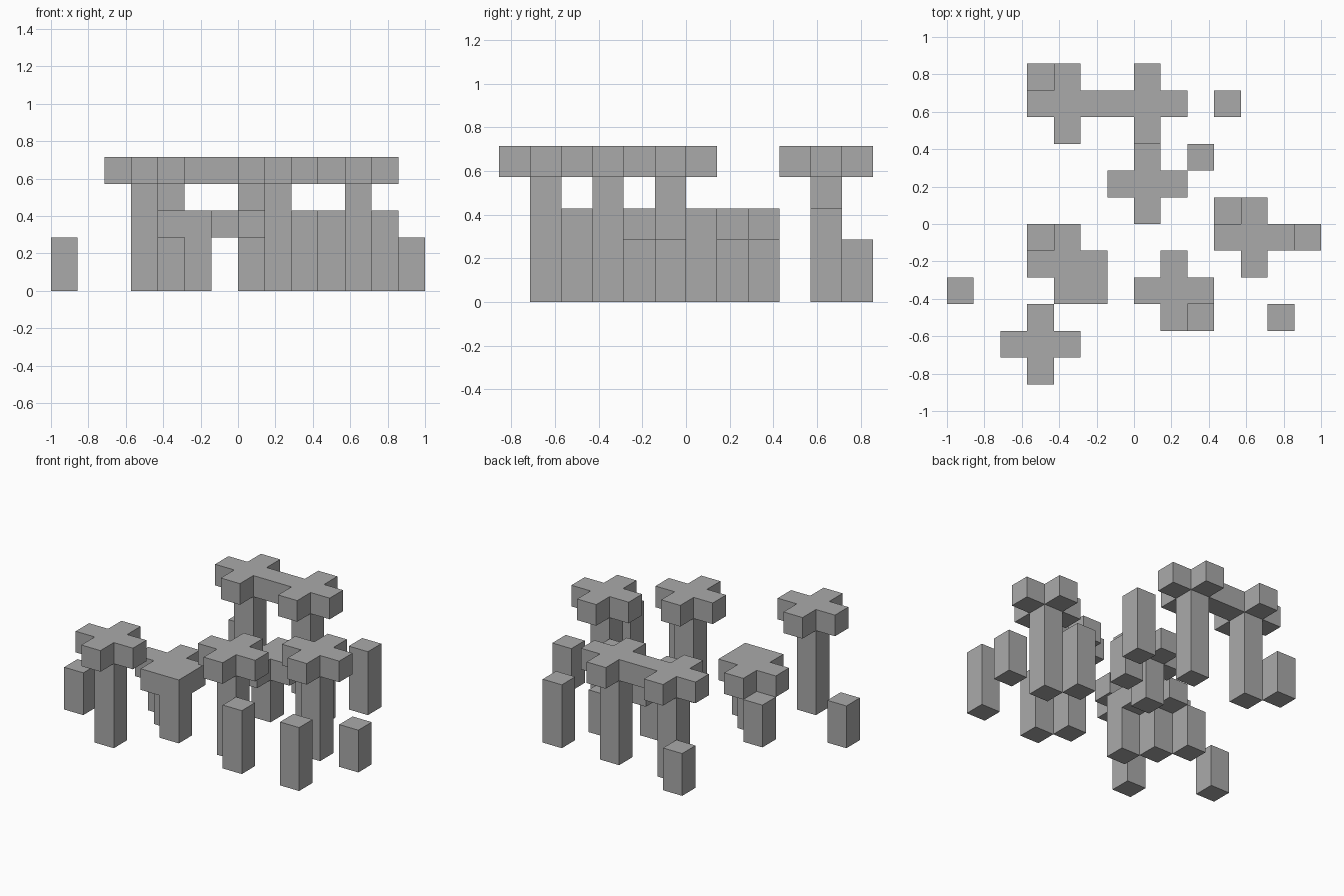
import bpy
import bmesh
from math import radians
from mathutils import Vector

default = bpy.data.objects.get("Cube")
if default:
    bpy.data.objects.remove(default, do_unlink=True)

U = 1 / 7  # edge of one block

grey = bpy.data.materials.new("stone_grey")
grey.use_nodes = True
grey.diffuse_color = (0.4, 0.4, 0.4, 1)
grey.node_tree.nodes["Principled BSDF"].inputs["Base Color"].default_value = (0.4, 0.4, 0.4, 1)

SIDES = [Vector(s) for s in
         ((1, 0, 0), (-1, 0, 0), (0, 1, 0), (0, -1, 0), (0, 0, 1), (0, 0, -1))]


def column(x, y, height):
    """Blocks of an upright pillar."""
    return {(x, y, z) for z in range(height)}


def tree(x, y, height):
    """Blocks of a trunk with a plus-shaped crown."""
    crown = {(x + int(s.x), y + int(s.y), height - 1) for s in SIDES}
    return {b for b in crown if b[2] == height - 1} | column(x, y, height)


def build(name, blocks):
    """Outer skin of the blocks, with flat areas merged."""
    bm = bmesh.new()
    for b in blocks:
        centre = Vector(b) + Vector((0.5, 0.5, 0.5))
        for s in SIDES:
            if tuple(int(c) for c in Vector(b) + s) in blocks:
                continue
            a = Vector((s.y, s.z, s.x)) / 2
            c = s.cross(a)
            corners = (a + c, c - a, -a - c, a - c)
            bm.faces.new([bm.verts.new((centre + s / 2 + k) * U) for k in corners])
    bmesh.ops.remove_doubles(bm, verts=bm.verts, dist=0.001)
    bmesh.ops.dissolve_limit(bm, angle_limit=radians(1), verts=bm.verts, edges=bm.edges)
    bmesh.ops.recalc_face_normals(bm, faces=bm.faces)
    mesh = bpy.data.meshes.new(name)
    bm.to_mesh(mesh)
    bm.free()
    mesh.materials.append(grey)
    bpy.context.collection.objects.link(bpy.data.objects.new(name, mesh))


# Plus-topped trees
build("front_right_tree", tree(-4, -5, 5))
build("front_centre_tree", tree(1, -3, 5))
build("left_tree", tree(4, -1, 5))
build("low_centre_tree", tree(0, 1, 3))

# Low tree with a second trunk under its corner
build("low_right_tree", tree(-3, -2, 3) | column(-2, -3, 3))

# Two tall trees whose crowns meet as a bridge
build("back_bridge_trees", tree(-3, 4, 5) | tree(0, 4, 5))

# Plain pillars around the trees
pillars = {
    "far_right_pillar": (-7, -3, 2),
    "inner_right_pillar": (-4, -1, 2),
    "back_right_pillar": (-4, 5, 2),
    "front_centre_pillar": (2, -4, 3),
    "front_left_pillar": (5, -4, 3),
    "far_left_pillar": (6, -1, 2),
    "inner_left_pillar": (3, 0, 3),
    "middle_pillar": (2, 2, 2),
    "back_left_pillar": (3, 4, 3),
}
for name, (x, y, height) in pillars.items():
    build(name, column(x, y, height))
